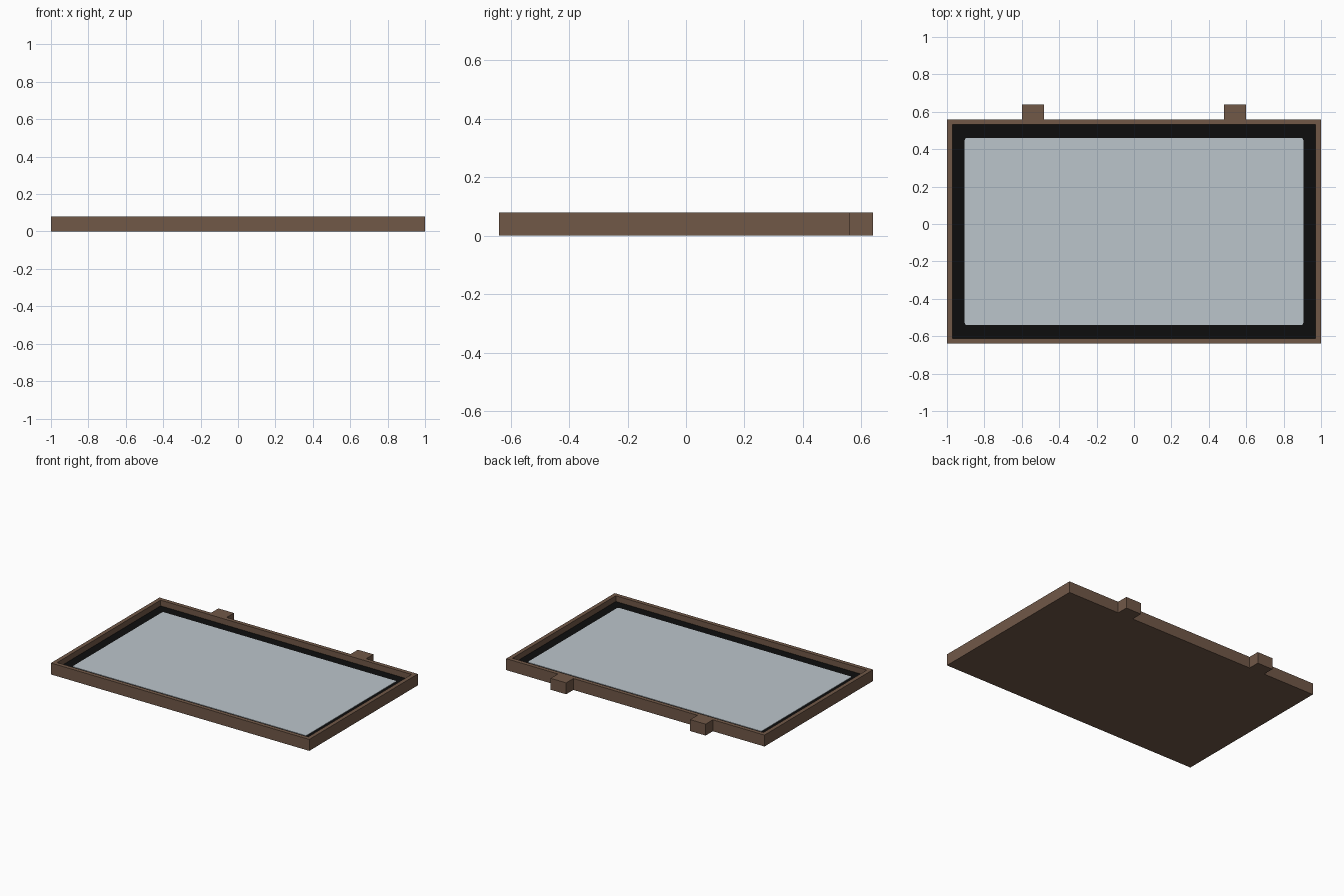
import bpy, bmesh
from mathutils import Matrix

if "Cube" in bpy.data.objects:
    bpy.data.objects.remove(bpy.data.objects["Cube"])


def material(name, rgb):
    m = bpy.data.materials.new(name)
    m.diffuse_color = (*rgb, 1)
    m.use_nodes = True
    m.node_tree.nodes["Principled BSDF"].inputs["Base Color"].default_value = m.diffuse_color
    return m


brown = material("brown", (0.165, 0.098, 0.064))
black = material("black", (0.004, 0.004, 0.004))
pale_glass = material("pale glass", (0.50, 0.56, 0.60))


def box(bm, lo, hi):
    size = [b - a for a, b in zip(lo, hi)]
    mid = [(a + b) / 2 for a, b in zip(lo, hi)]
    bmesh.ops.create_cube(bm, size=1, matrix=Matrix.Translation(mid) @ Matrix.Diagonal((*size, 1)))


def finish(bm, name, *mats):
    mesh = bpy.data.meshes.new(name)
    bm.normal_update()
    bm.to_mesh(mesh)
    bm.free()
    for m in mats:
        mesh.materials.append(m)
    ob = bpy.data.objects.new(name, mesh)
    bpy.context.collection.objects.link(ob)
    return ob


# Lid tray: slab with a raised rim around a sunken black border
bm = bmesh.new()
box(bm, (-1, -0.64, 0), (1, 0.56, 0.08))
bm.normal_update()
top = max(bm.faces, key=lambda f: f.calc_center_median().z)
bmesh.ops.inset_region(bm, faces=[top], thickness=0.04)
floor = bmesh.ops.extrude_discrete_faces(bm, faces=[top])["faces"][0]
bmesh.ops.translate(bm, verts=floor.verts, vec=(0, 0, -0.04))
floor.material_index = 1
finish(bm, "lid_frame", brown, black)

# Display panel: thin plate with slightly clipped corners
bm = bmesh.new()
box(bm, (-0.905, -0.54, 0.04), (0.905, 0.46, 0.043))
upright = [e for e in bm.edges if abs(e.verts[0].co.z - e.verts[1].co.z) > 0.001]
bmesh.ops.bevel(bm, geom=upright, offset=0.01, segments=2, profile=0.5, affect="EDGES")
finish(bm, "display_panel", pale_glass)

# Two hinge blocks on the back edge
for side, name in ((-1, "left_hinge"), (1, "right_hinge")):
    bm = bmesh.new()
    box(bm, (side * 0.54 - 0.06, 0.56, 0), (side * 0.54 + 0.06, 0.64, 0.08))
    finish(bm, name, brown)
